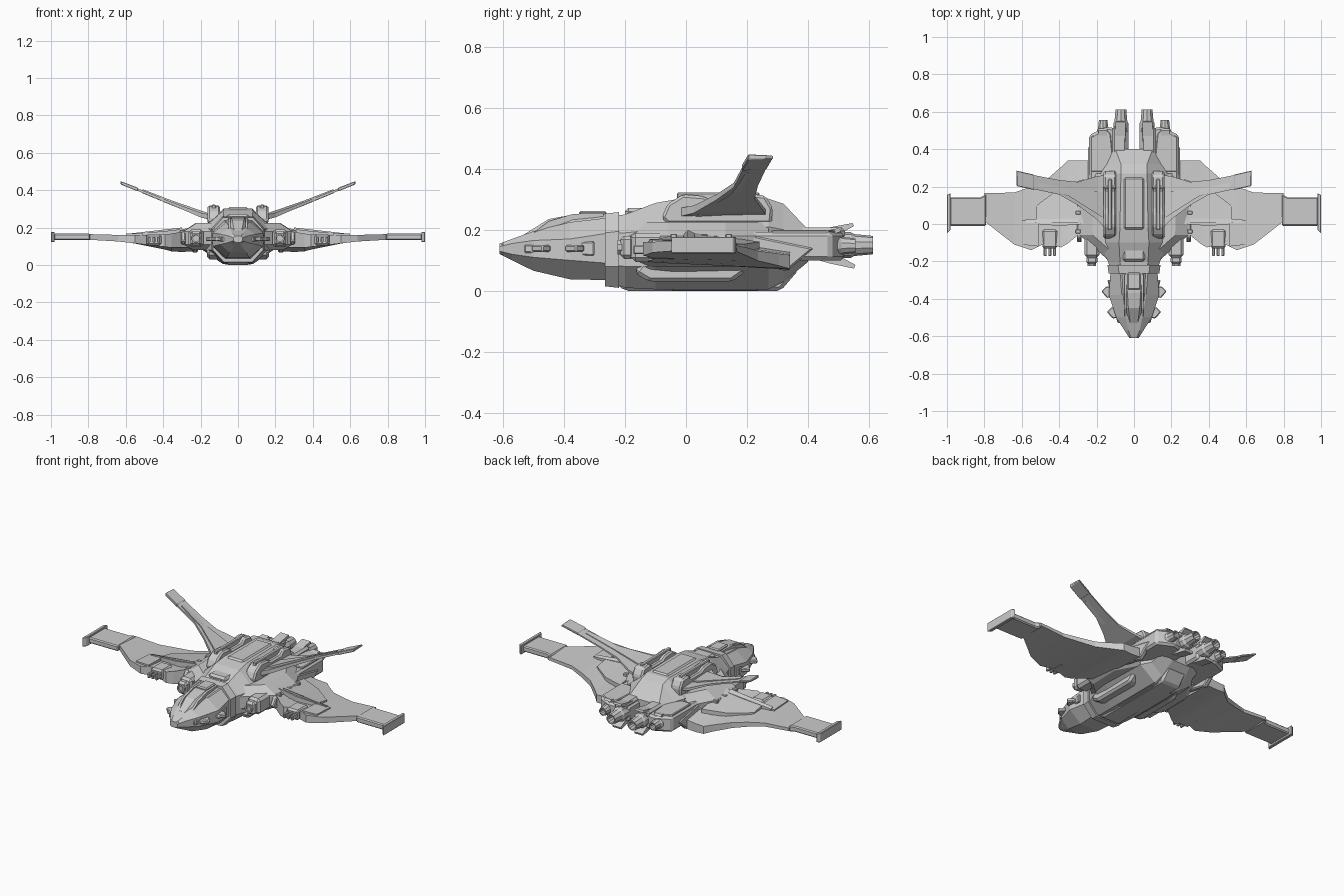
import bpy, bmesh, math

def finish(name, bm, mirror=False, bevel=0):
    bmesh.ops.recalc_face_normals(bm, faces=bm.faces)
    me = bpy.data.meshes.new(name)
    bm.to_mesh(me)
    bm.free()
    ob = bpy.data.objects.new(name, me)
    bpy.context.collection.objects.link(ob)
    if bevel:
        b = ob.modifiers.new("Bevel", 'BEVEL')
        b.width, b.segments, b.limit_method = bevel, 1, 'ANGLE'
    if mirror:
        m = ob.modifiers.new("Mirror", 'MIRROR')
        m.use_mirror_merge = False
    return ob

def loft(name, rings, mirror=False, bevel=0):
    bm = bmesh.new()
    rs = [[bm.verts.new(p) for p in r] for r in rings]
    n = len(rs[0])
    for a, b in zip(rs, rs[1:]):
        for i in range(n):
            j = (i + 1) % n
            bm.faces.new((a[i], a[j], b[j], b[i]))
    bm.faces.new(rs[0])
    bm.faces.new(rs[-1])
    return finish(name, bm, mirror, bevel)

def hull(name, secs):
    # section: y, bottom half-width, bottom z, side half-width, side low z, side high z, top half-width, top z
    rings = []
    for y, wb, z0, w, zl, zh, wt, z1 in secs:
        half = [(wb, z0), (w, zl), (w, zh), (wt, z1)]
        rings.append([(x, y, z) for x, z in half] + [(-x, y, z) for x, z in reversed(half)])
    return loft(name, rings)

def plan(name, pts, z0, z1, mirror=True, bevel=0):
    return loft(name, [[(x, y, z) for x, y in pts] for z in (z0, z1)], mirror, bevel)

def side(name, pts, x0, x1, mirror=True, bevel=0):
    return loft(name, [[(x, y, z) for y, z in pts] for x in (x0, x1)], mirror, bevel)

def box(name, x0, x1, y0, y1, z0, z1, mirror=True, bevel=0.006):
    return plan(name, [(x0, y0), (x1, y0), (x1, y1), (x0, y1)], z0, z1, mirror, bevel)

def blade(name, secs, bevel=0):
    # section: x, front y, rear y, front z, rear z, thickness
    return loft(name, [[(x, f, zf - t / 2), (x, r, zr - t * .3), (x, r, zr + t * .3), (x, f, zf + t / 2)]
                       for x, f, r, zf, zr, t in secs], True, bevel)

def tube(name, x, z, prof, n=10):
    return loft(name, [[(x + r * math.cos((i + .5) * math.tau / n), y, z + r * math.sin((i + .5) * math.tau / n))
                        for i in range(n)] for y, r in prof], True)

# Cockpit section
hull("nose", [(-.61, .012, .12, .025, .13, .145, .015, .155), (-.57, .02, .1, .05, .12, .155, .03, .17),
              (-.50, .045, .066, .095, .11, .165, .045, .195), (-.38, .06, .038, .135, .1, .17, .065, .225),
              (-.25, .07, .035, .125, .09, .19, .075, .24)])
hull("canopy", [(-.53, .02, .16, .025, .17, .175, .02, .185), (-.45, .05, .18, .055, .19, .2, .03, .235),
                (-.37, .06, .18, .065, .2, .22, .035, .25), (-.25, .06, .18, .07, .2, .235, .045, .252)])
box("roof_hatch", -.036, .036, -.35, -.26, .24, .262, False)
box("nose_cap", -.027, .027, -.605, -.585, .115, .158, False, .005)
for i, (y, x) in enumerate([(-.47, .085), (-.36, .115)]):
    plan(f"cheek_fin_{i}", [(x - .02, y - .03), (x + .03, y - .035), (x + .06, y), (x + .035, y + .025), (x - .02, y + .03)],
         .128, .15, bevel=.005)
loft("cheek_panel", [[(x0, -.53, .125), (x0, -.53, .15), (x1, -.3, .162), (x1, -.3, .115)]
                     for x0, x1 in ((.06, .12), (.088, .142))], True, .004)
side("canopy_rail", [(-.5, .19), (-.38, .225), (-.27, .24), (-.27, .255), (-.37, .252), (-.45, .228)], .04, .052)

# Main fuselage, collar and keel
hull("collar", [(-.265, .075, .015, .135, .08, .19, .08, .253), (-.22, .08, .01, .142, .08, .195, .085, .258)])
hull("fuselage", [(-.24, .07, .025, .125, .085, .19, .07, .245), (-.2, .075, .01, .14, .08, .19, .075, .25),
                  (-.1, .08, .005, .18, .08, .2, .08, .288), (-.02, .08, .005, .19, .08, .2, .075, .302),
                  (.27, .08, .005, .18, .08, .21, .07, .302), (.32, .07, .03, .145, .085, .2, .07, .285),
                  (.4, .06, .095, .135, .11, .17, .1, .2)])
side("keel", [(-.25, .04), (-.2, .0), (.31, .0), (.37, .07), (.3, .09), (-.22, .09)], -.065, .065, False, .012)
side("belly_panel", [(-.17, .06), (-.12, .03), (.15, .03), (.2, .065), (.16, .1), (-.14, .1)], .06, .165, True, .012)
box("belly_rib", .03, .075, -.05, .24, .002, .03)
box("spine_plate", -.055, .055, -.03, .25, .29, .31, False, .01)
box("brow_plate", -.06, .06, -.2, -.11, .24, .272, False, .012)

# Shoulders
loft("shoulder", [[(.08, -.22, z), (.13 - i, -.2, z), (.29 - i, -.06, z), (.295 - i, .13, z), (.22 - i, .27, z), (.08, .27, z)]
                  for z, i in ((.08, .05), (.11, 0), (.18, 0), (.225, .07))], True)
side("side_rail", [(-.1, .13), (-.07, .175), (.15, .18), (.16, .11), (-.08, .11)], .28, .305, True, .005)
for i, y in enumerate((-.04, .06, .14)):
    box(f"rail_clamp_{i}", .285, .312, y - .01, y + .01, .105, .187, bevel=.003)

# Forward intakes beside the neck
box("intake_body", .185, .265, -.18, -.04, .095, .19, bevel=.015)
box("intake_lip", .195, .255, -.215, -.17, .105, .18, bevel=.012)
tube("intake_barrel", .225, .143, [(-.17, .025), (-.225, .025), (-.225, .017), (-.19, .015)], 8)

# Dorsal housings
side("dorsal_housing", [(-.08, .24), (-.06, .285), (-.01, .316), (.06, .31), (.08, .295), (.18, .295),
                        (.2, .318), (.26, .312), (.285, .27), (.28, .22), (-.06, .22)], .095, .162, True, .009)
box("dorsal_strip", .118, .14, -.03, .24, .29, .322, bevel=.004)

# Upper fins
blade("upper_fin", [(.1, -.08, .27, .245, .245, .03), (.2, .025, .255, .267, .267, .025), (.3, .1, .225, .307, .307, .018),
                    (.4, .157, .235, .347, .347, .015), (.53, .185, .26, .4, .4, .013), (.6, .2, .278, .428, .428, .012),
                    (.627, .21, .285, .438, .438, .01)])
blade("fin_panel", [(.16, .03, .17, .26, .26, .035), (.35, .15, .19, .33, .33, .026), (.51, .195, .22, .394, .394, .022)])
blade("fin_tip", [(.535, .182, .264, .403, .403, .02), (.627, .203, .285, .439, .439, .018)], .003)

# Main wings
blade("wing", [(.24, -.02, .34, .14, .1, .09), (.3, -.06, .34, .135, .095, .085), (.355, -.105, .34, .13, .095, .075),
               (.39, -.125, .305, .13, .102, .066), (.47, -.1, .235, .133, .115, .055), (.55, -.14, .2, .138, .128, .045),
               (.64, -.11, .168, .143, .138, .035), (.8, .015, .165, .15, .15, .03)])
blade("wing_root_panel", [(.27, .0, .24, .16, .14, .07), (.4, -.01, .19, .15, .135, .06), (.52, .0, .1, .15, .14, .04)])
blade("wing_spar", [(.3, .005, .03, .17, .17, .06), (.58, .005, .025, .153, .153, .03)])
blade("wing_front_panel", [(.51, -.12, .02, .145, .15, .05), (.6, -.11, .02, .15, .15, .035)])
plan("wing_tip_panel", [(.79, -.01), (.985, -.01), (.985, .143), (.82, .143), (.79, .16)], .133, .167, bevel=.006)
plan("wing_tip_plate", [(.98, -.03), (1, -.05), (1, .155), (.98, .165)], .122, .177, bevel=.003)

# Wing guns
box("gun_mount", .41, .49, -.13, -.03, .105, .165, bevel=.01)
for i, x in enumerate((.425, .45, .475)):
    box(f"wing_gun_{i}", x - .008, x + .008, -.172, -.08, .12, .15, bevel=.004)

# Rear wing root fairing
side("rear_fairing", [(.17, .1), (.18, .19), (.3, .165), (.42, .14), (.33, .065)], .215, .245, True, .006)

# Engine blocks with slanted rear edges
plan("engine_block", [(.03, .2), (.24, .2), (.24, .475), (.15, .52), (.03, .5)], .1, .192, bevel=.012)
plan("engine_top_plate", [(.105, .28), (.23, .28), (.23, .465), (.15, .51), (.125, .48)], .18, .2, bevel=.004)
box("engine_spine", .04, .115, .3, .52, .17, .208, bevel=.012)
side("upper_flap", [(.4, .195), (.47, .208), (.545, .222), (.55, .212), (.5, .185)], .045, .1)
side("lower_flap", [(.4, .11), (.47, .09), (.55, .073), (.555, .085), (.5, .115)], .045, .1)
side("outer_flap", [(.42, .19), (.5, .205), (.51, .195), (.45, .175)], .145, .19)
tube("inner_nozzle", .07, .15, [(.45, .042), (.54, .042), (.55, .036), (.612, .03), (.612, .023), (.57, .018)])
tube("outer_nozzle", .165, .148, [(.45, .034), (.5, .034), (.51, .029), (.555, .024), (.555, .018), (.52, .014)])
